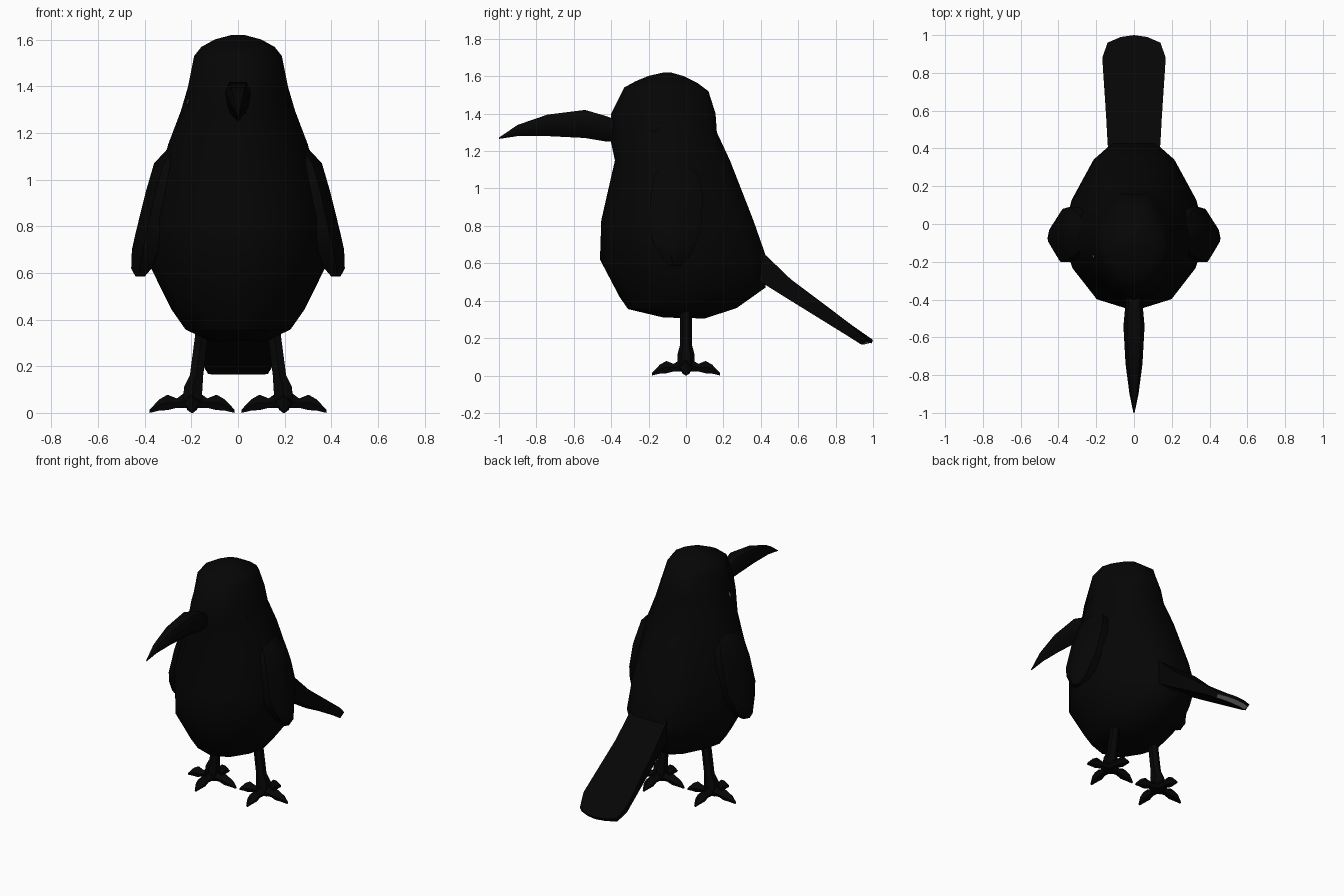
import bpy, bmesh, math
from mathutils import Vector
from mathutils.bvhtree import BVHTree

if "Cube" in bpy.data.objects:
    bpy.data.objects.remove(bpy.data.objects["Cube"])


def material(name, rgb):
    m = bpy.data.materials.new(name)
    m.diffuse_color = (*rgb, 1)
    m.use_nodes = True
    m.node_tree.nodes["Principled BSDF"].inputs["Base Color"].default_value = m.diffuse_color
    return m


black = material("feather_black", (0.0016, 0.0016, 0.0016))
grey = material("pale_grey", (0.35, 0.34, 0.34))


def loft(name, rings, end_grey=False):
    """Skin a list of equal-length point rings and cap both ends."""
    bm = bmesh.new()
    loops = [[bm.verts.new(p) for p in r] for r in rings]
    n = len(loops[0])
    for a, b in zip(loops, loops[1:]):
        for i in range(n):
            j = (i + 1) % n
            bm.faces.new((a[i], a[j], b[j], b[i]))
    bm.faces.new(loops[0])
    end = bm.faces.new(loops[-1])
    end.material_index = 1 if end_grey else 0
    bmesh.ops.recalc_face_normals(bm, faces=bm.faces)
    for f in bm.faces:
        f.smooth = True
    mesh = bpy.data.meshes.new(name)
    bm.to_mesh(mesh)
    bm.free()
    mesh.set_sharp_from_angle(angle=math.radians(40))
    mesh.materials.append(black)
    mesh.materials.append(grey)
    obj = bpy.data.objects.new(name, mesh)
    bpy.context.collection.objects.link(obj)
    return obj


# Body and head: half cross-section (width factor, front-to-back factor)
half = [(0, 0), (0.53, 0.07), (0.87, 0.27), (1, 0.46), (0.88, 0.66), (0.57, 0.9), (0.3, 1)]
section = half + [(-x, y) for x, y in reversed(half[1:])]
# front z, back z, front y, back y, half width, backward shift of the widest point
levels = [
    (0.31, 0.305, -0.12, 0.10, 0.12, 0),
    (0.355, 0.36, -0.31, 0.27, 0.225, 0),
    (0.42, 0.47, -0.355, 0.425, 0.285, 0),
    (0.62, 0.63, -0.46, 0.43, 0.375, 0),
    (0.83, 0.83, -0.453, 0.36, 0.375, 0),
    (1.15, 1.15, -0.38, 0.235, 0.30, 0.03),
    (1.29, 1.30, -0.41, 0.165, 0.245, 0.10),
    (1.40, 1.40, -0.40, 0.158, 0.214, 0.08),
    (1.54, 1.52, -0.33, 0.12, 0.188, 0),
    (1.573, 1.565, -0.27, 0.06, 0.157, 0),
    (1.602, 1.60, -0.20, -0.01, 0.10, 0),
    (1.62, 1.62, -0.12, -0.08, 0.03, 0),
]
body = loft("body", [
    [(fx * w, yf + (yb - yf) * (fy + sh * math.sin(math.pi * fy)), zf + (zb - zf) * fy)
     for fx, fy in section]
    for zf, zb, yf, yb, w, sh in levels])

# Beak: y, bottom z, top z, half width
loft("beak", [
    [(0, y, b), (w * 0.8, y, b + (t - b) * 0.3), (w, y, b + (t - b) * 0.7), (w * 0.65, y, t),
     (-w * 0.65, y, t), (-w, y, b + (t - b) * 0.7), (-w * 0.8, y, b + (t - b) * 0.3)]
    for y, b, t, w in [(-0.34, 1.25, 1.35, 0.04), (-0.42, 1.25, 1.385, 0.045),
                       (-0.54, 1.27, 1.42, 0.056), (-0.74, 1.28, 1.395, 0.045),
                       (-0.90, 1.28, 1.34, 0.024), (-1.0, 1.265, 1.272, 0.003)]])

# Tail: top y, top z, bottom y, bottom z, half width, with a rounded tip
loft("tail", [
    [(f * w, ty - drop * f * f, tz + drop * 0.3 * f * f) for f in (-1, -0.5, 0, 0.5, 1)] +
    [(f * w * 0.92, by - drop * 0.3 * f * f, bz) for f in (1, 0.5, 0, -0.5, -1)]
    for ty, tz, by, bz, w, drop in [
        (0.32, 0.72, 0.32, 0.55, 0.13, 0), (0.43, 0.64, 0.44, 0.475, 0.14, 0),
        (0.56, 0.515, 0.56, 0.40, 0.147, 0), (0.89, 0.267, 0.87, 0.21, 0.168, 0.01),
        (1.0, 0.19, 0.945, 0.168, 0.14, 0.04), (0.993, 0.172, 0.95, 0.165, 0.125, 0.03)]],
    end_grey=True)

tree = BVHTree.FromPolygons([v.co for v in body.data.vertices],
                            [p.vertices for p in body.data.polygons])


def eye_plate(name, s, radius_y, radius_z, lift, end_grey):
    """Thin disc laid on the head surface."""
    p, nrm, _, _ = tree.find_nearest(Vector((s * 0.21, -0.17, 1.335)))
    across = nrm.cross(Vector((0, 0, 1))).normalized()
    up = across.cross(nrm)
    ring = [across * radius_y * math.cos(a) + up * radius_z * math.sin(a)
            for a in (math.tau * i / 8 for i in range(8))]
    loft(name, [[p + r - nrm * 0.002 for r in ring], [p + r + nrm * lift for r in ring]], end_grey)


for s, side in ((1, "right"), (-1, "left")):
    # Wings: z, inner x, outer x, front y, back y
    wing = []
    for z, xi, xo, yf, yb in [(1.14, 0.22, 0.295, -0.12, 0.0), (1.07, 0.26, 0.36, -0.17, 0.07),
                              (0.95, 0.29, 0.395, -0.19, 0.09), (0.78, 0.32, 0.437, -0.20, 0.08),
                              (0.70, 0.34, 0.455, -0.17, 0.05), (0.62, 0.37, 0.458, -0.12, 0.01),
                              (0.585, 0.40, 0.44, -0.09, -0.03)]:
        d, e = yb - yf, xo - xi
        wing.append([(s * x, y, z) for x, y in (
            (xi, yf), (xi + e * 0.6, yf), (xo, yf + d * 0.35), (xo - 0.008, yf + d * 0.65),
            (xi + e * 0.5, yb), (xi, yb))])
    loft("wing_" + side, wing)

    # Eyes, one with a small glint
    eye_plate("eye_" + side, s, 0.028, 0.032, 0.001, False)
    if s < 0:
        eye_plate("eye_glint", s, 0.009, 0.016, 0.003, True)

    # Leg: centre x, z, radius
    loft("leg_" + side, [
        [(s * (x + r * math.cos(a)), r * math.sin(a), z)
         for a in (math.tau * (i + 0.5) / 6 for i in range(6))]
        for x, z, r in [(0.15, 0.38, 0.032), (0.178, 0.16, 0.033),
                        (0.192, 0.11, 0.046), (0.197, 0.022, 0.045)]])

    # Four toes in a cross: distance, bottom z, top z, half width
    for k in range(4):
        a = k * math.pi / 2
        out, lat = Vector((math.cos(a), math.sin(a), 0)), Vector((-math.sin(a), math.cos(a), 0))
        hub, rings = Vector((s * 0.197, 0, 0)), []
        for d, b, t, w in [(0.0, 0.02, 0.11, 0.035), (0.065, 0.022, 0.062, 0.026),
                           (0.105, 0.012, 0.078, 0.034), (0.14, 0.01, 0.058, 0.027),
                           (0.182, 0.0, 0.014, 0.007)]:
            c = hub + out * d
            rings.append([c + lat * f * w + Vector((0, 0, z)) for f, z in (
                (-0.6, b), (0.6, b), (1, (b + t) / 2), (0, t), (-1, (b + t) / 2))])
        loft(f"toe_{side}_{k + 1}", rings)
